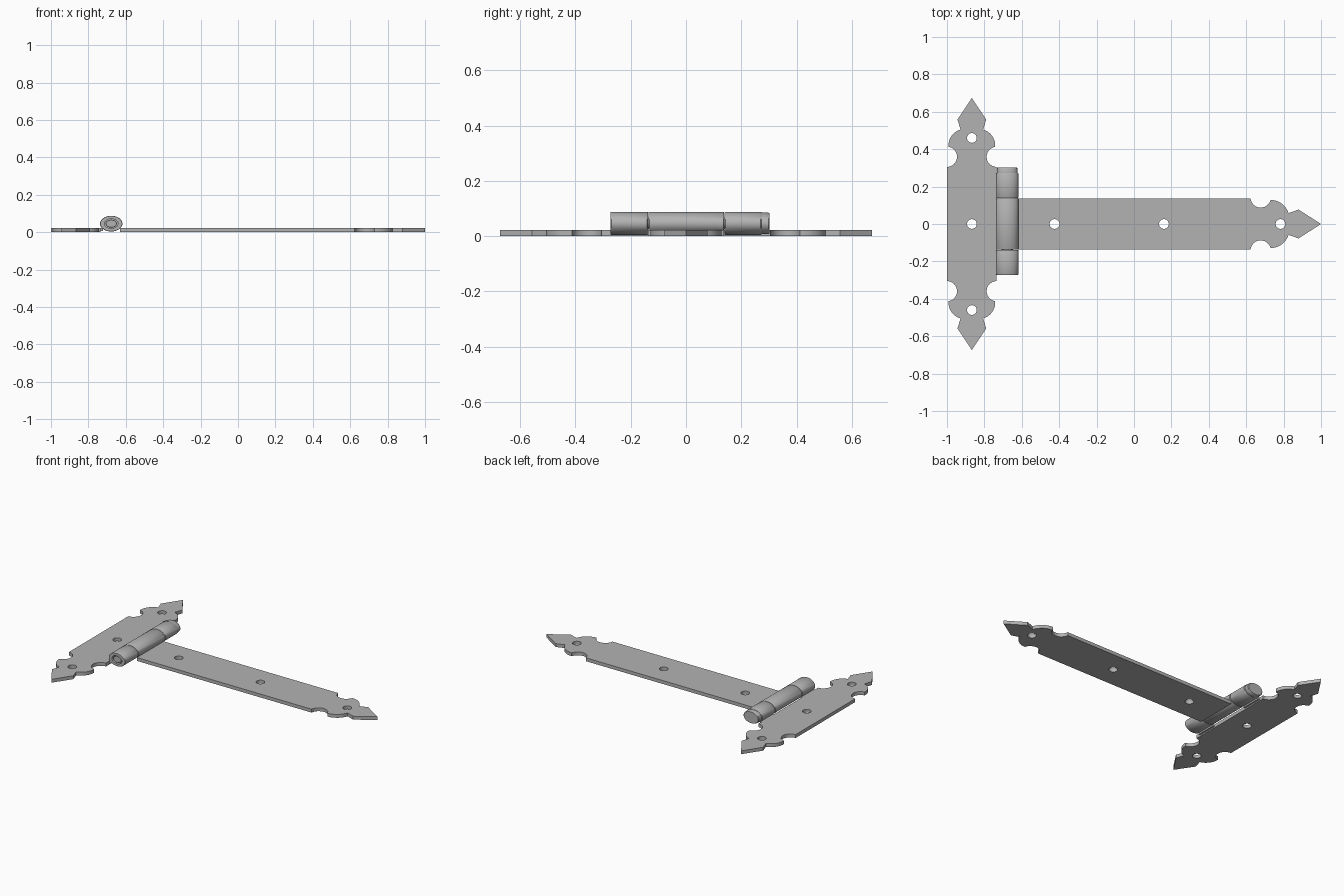
import bpy, bmesh, math
from mathutils import Vector

if "Cube" in bpy.data.objects:
    bpy.data.objects.remove(bpy.data.objects["Cube"], do_unlink=True)

steel = bpy.data.materials.new("grey steel")
steel.use_nodes = True
STEEL = (0.45, 0.45, 0.45, 1)
steel.diffuse_color = STEEL
steel.node_tree.nodes["Principled BSDF"].inputs["Base Color"].default_value = STEEL

THICK = 0.022
HOLE = 0.026
AXIS_X, AXIS_Z = -0.678, 0.046
RX, RZ = 0.06, 0.042


def finish(obj):
    obj.data.materials.clear()
    obj.data.materials.append(steel)
    bpy.ops.object.select_all(action="DESELECT")
    obj.select_set(True)
    bpy.context.view_layer.objects.active = obj
    bpy.ops.object.shade_smooth_by_angle(angle=math.radians(35))


def link_mesh(name, bm):
    bmesh.ops.recalc_face_normals(bm, faces=bm.faces)
    mesh = bpy.data.meshes.new(name)
    bm.to_mesh(mesh)
    bm.free()
    obj = bpy.data.objects.new(name, mesh)
    bpy.context.collection.objects.link(obj)
    finish(obj)
    return obj


def arc(p, q, height, steps=12):
    """Circular arc from p to q; positive height bulges to the left."""
    p, q = Vector(p), Vector(q)
    chord = q - p
    left = Vector((-chord.y, chord.x)).normalized()
    half = chord.length / 2
    radius = (half * half + height * height) / (2 * abs(height))
    side = math.copysign(1, height)
    sweep = 2 * math.atan2(abs(height), half)
    middle = (p + q) / 2 + left * (height - side * radius)
    pts = []
    for i in range(steps + 1):
        a = sweep * (2 * i / steps - 1)
        pts.append(middle + chord.normalized() * radius * math.sin(a)
                   + left * side * radius * math.cos(a))
    return pts


def finial(shoulder, notch_end, lobe_end, barb, tip, notch, lobe):
    """Half outline of a pointed end, as (along, across) points."""
    return (arc(shoulder, notch_end, -notch) + arc(notch_end, lobe_end, lobe)[1:]
            + [Vector(barb), Vector(tip)])


def plate(name, outline, holes):
    """Flat plate with round holes, filled as a 2D curve."""
    curve = bpy.data.curves.new(name, "CURVE")
    curve.dimensions = "2D"
    curve.fill_mode = "BOTH"
    curve.extrude = THICK / 2
    loops = [outline]
    for x, y in holes:
        loops.append([(x + HOLE * math.cos(a * math.tau / 24),
                       y + HOLE * math.sin(a * math.tau / 24)) for a in range(24)])
    for loop in loops:
        spline = curve.splines.new("POLY")
        spline.points.add(len(loop) - 1)
        for point, (x, y) in zip(spline.points, loop):
            point.co = (x, y, 0, 1)
        spline.use_cyclic_u = True
    temp = bpy.data.objects.new(name + " outline", curve)
    bpy.context.collection.objects.link(temp)
    bpy.context.view_layer.update()
    mesh = temp.to_mesh()
    bm = bmesh.new()
    bm.from_mesh(mesh)
    temp.to_mesh_clear()
    bpy.data.objects.remove(temp, do_unlink=True)
    bpy.data.curves.remove(curve)
    bmesh.ops.remove_doubles(bm, verts=bm.verts, dist=0.0005)
    bmesh.ops.translate(bm, verts=bm.verts, vec=(0, 0, THICK / 2))
    return link_mesh(name, bm)


def turned(name, profile):
    """Closed (radius, y) profile turned about the hinge axis, slightly flattened."""
    bm = bmesh.new()
    verts = [bm.verts.new((r, y, 0)) for r, y in profile]
    edges = [bm.edges.new((verts[i - 1], verts[i])) for i in range(len(verts))]
    bmesh.ops.spin(bm, geom=verts + edges, cent=(0, 0, 0), axis=(0, 1, 0),
                   angle=math.tau, steps=48, use_merge=True)
    bmesh.ops.remove_doubles(bm, verts=bm.verts, dist=0.0002)
    bmesh.ops.scale(bm, verts=bm.verts, vec=(RX, 1, RZ))
    bmesh.ops.translate(bm, verts=bm.verts, vec=(AXIS_X, 0, AXIS_Z))
    return link_mesh(name, bm)


# Cross leaf: one quarter mirrored to both ends and both sides
LEAF_X = -0.867
quarter = finial((0.305, 0.133), (0.413, 0.125), (0.505, 0.06), (0.558, 0.077),
                 (0.674, 0), notch=0.05, lobe=0.02)
end = [(v, u) for u, v in quarter]
end += [(-v, u) for v, u in reversed(end[:-1])]
outline = end + [(-v, -u) for v, u in end]
plate("cross_leaf", [(LEAF_X + v, u) for v, u in outline],
      [(LEAF_X, y) for y in (-0.46, 0, 0.46)])

# Long strap: half outline mirrored across its length
half = [Vector((-0.63, 0.137))] + finial(
    (0.623, 0.137), (0.73, 0.128), (0.826, 0.058), (0.88, 0.077),
    (1, 0), notch=0.045, lobe=0.02)
outline = [(x, y) for x, y in half]
outline += [(x, -y) for x, y in reversed(outline[:-1])]
plate("long_strap", outline, [(x, 0) for x in (-0.425, 0.16, 0.783)])

# Hinge knuckles with a bore and softened ends
BORE, EDGE = 0.6, 0.003
for name, y0, y1 in (("front_knuckle", -0.273, -0.138),
                     ("middle_knuckle", -0.136, 0.138),
                     ("back_knuckle", 0.14, 0.273)):
    turned(name, [(BORE, y0), (0.96, y0), (1, y0 + EDGE),
                  (1, y1 - EDGE), (0.96, y1), (BORE, y1)])

# Pin with a broad head at the back
turned("hinge_pin", [(0, -0.268), (0.46, -0.268), (0.5, -0.265), (0.5, 0.274),
                     (0.93, 0.274), (0.93, 0.298), (0.86, 0.303), (0, 0.303)])

# Short tabs joining the cross leaf to its two knuckles
for name, y in (("front_tab", -0.205), ("back_tab", 0.207)):
    bm = bmesh.new()
    bmesh.ops.create_cube(bm, size=1)
    bmesh.ops.scale(bm, verts=bm.verts, vec=(0.018, 0.13, 0.014))
    bmesh.ops.translate(bm, verts=bm.verts, vec=(-0.731, y, 0.0148))
    link_mesh(name, bm)
